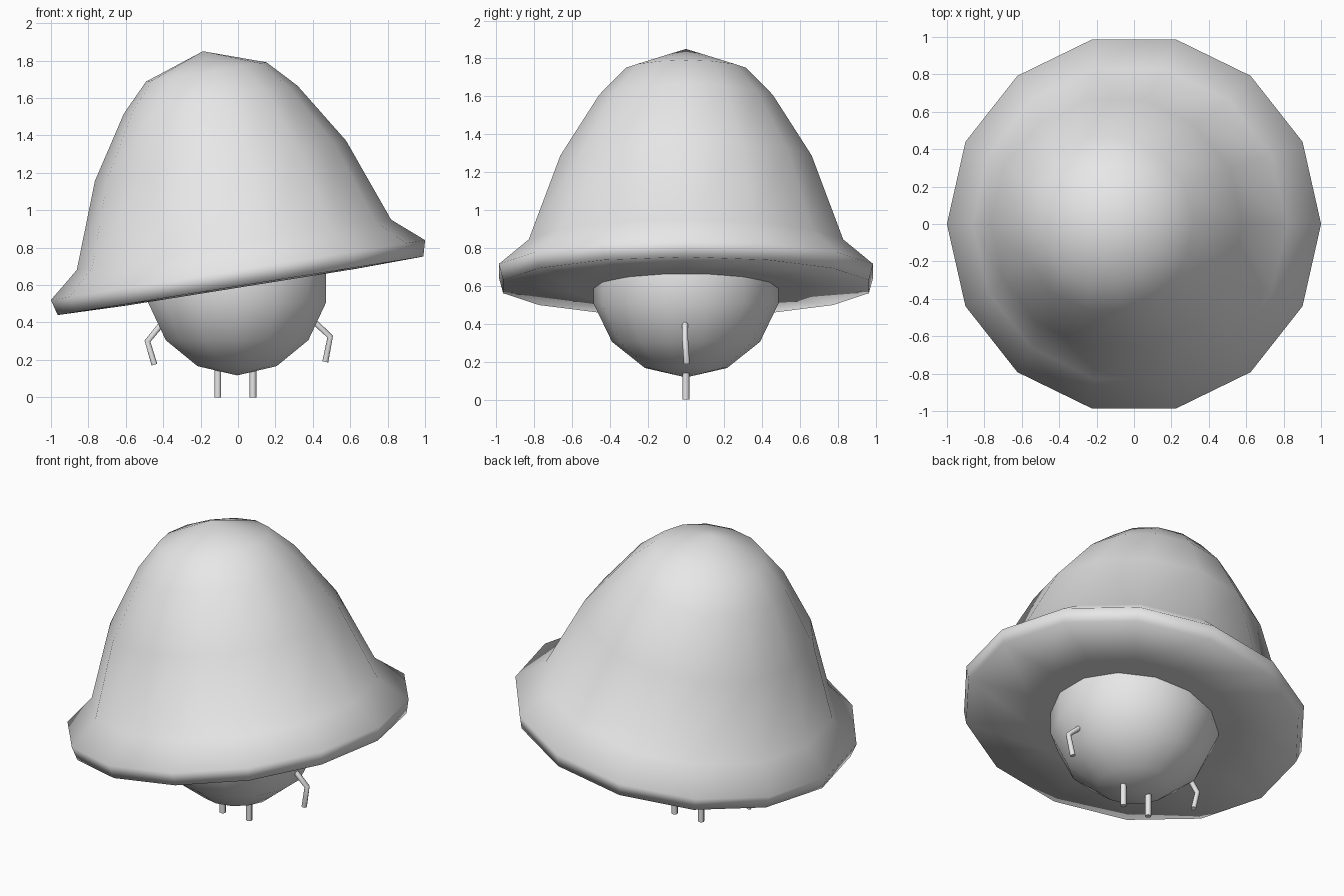
import bpy, bmesh
from math import cos, sin, pi, atan

cube = bpy.data.objects.get("Cube")
if cube:
    bpy.data.objects.remove(cube)

grey = bpy.data.materials.new("plain grey")
grey.use_nodes = True
colour = (0.8, 0.8, 0.8, 1)
grey.diffuse_color = colour
grey.node_tree.nodes["Principled BSDF"].inputs["Base Color"].default_value = colour


def add_object(name, data, location=(0, 0, 0)):
    obj = bpy.data.objects.new(name, data)
    obj.location = location
    data.materials.append(grey)
    bpy.context.scene.collection.objects.link(obj)
    return obj


def mesh_object(name, bm, location):
    bmesh.ops.recalc_face_normals(bm, faces=bm.faces[:])
    for face in bm.faces:
        face.smooth = True
    mesh = bpy.data.meshes.new(name)
    bm.to_mesh(mesh)
    bm.free()
    return add_object(name, mesh, location)


def lathe(name, bottom, rings, top, sides, location):
    """Surface of revolution through (radius, height) rings, closed by two poles."""
    bm = bmesh.new()
    loops = [[bm.verts.new((r * cos(2 * pi * i / sides), r * sin(2 * pi * i / sides), h))
              for i in range(sides)] for r, h in rings]
    poles = [bm.verts.new((0, 0, bottom)), bm.verts.new((0, 0, top))]
    for i in range(sides):
        j = (i + 1) % sides
        for low, high in zip(loops, loops[1:]):
            bm.faces.new((low[i], low[j], high[j], high[i]))
        bm.faces.new((poles[0], loops[0][j], loops[0][i]))
        bm.faces.new((poles[1], loops[-1][i], loops[-1][j]))
    return mesh_object(name, bm, location)


# Tilted bell-shaped hat with a flared brim and closed underside
hat_rings = [(0.62, -0.093), (0.99, -0.085), (1.013, 0), (0.851, 0.137),
             (0.68, 0.592), (0.47, 0.923), (0.326, 1.073)]
hat = lathe("hat", -0.085, hat_rings, 1.185, 14, (0, 0, 0.68))
hat.rotation_euler.y = -atan(0.16)

# Round body under the hat
bm = bmesh.new()
bmesh.ops.create_uvsphere(bm, u_segments=14, v_segments=7, radius=0.5)
mesh_object("body", bm, (-0.005, 0, 0.617))


# Thin round limbs swept along short paths
def limb(name, points, radius):
    curve = bpy.data.curves.new(name, "CURVE")
    curve.dimensions = "3D"
    curve.bevel_depth = radius
    curve.bevel_resolution = 2
    curve.use_fill_caps = True
    spline = curve.splines.new("POLY")
    spline.points.add(len(points) - 1)
    for point, co in zip(spline.points, points):
        point.co = (*co, 1)
    spline.use_smooth = True
    add_object(name, curve)


limb("right_leg", [(-0.108, 0, 0), (-0.108, 0, 0.18)], 0.018)
limb("left_leg", [(0.08, 0, 0), (0.08, 0, 0.18)], 0.018)
limb("right_arm", [(-0.41, -0.005, 0.39), (-0.484, -0.005, 0.3), (-0.447, 0.004, 0.175)], 0.016)
limb("left_arm", [(0.40, -0.005, 0.41), (0.493, -0.005, 0.325), (0.467, 0.004, 0.19)], 0.016)
